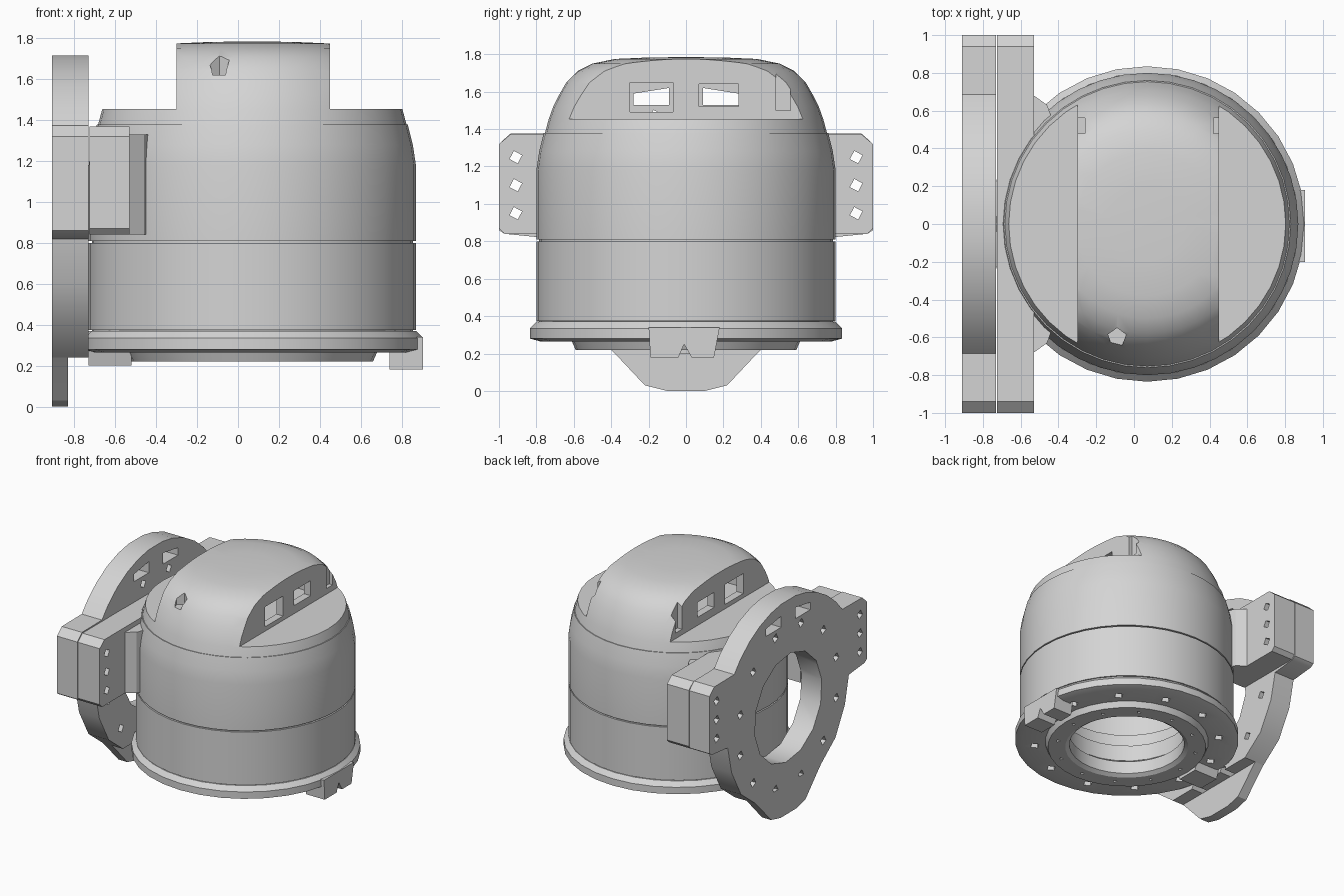
import bpy, bmesh
from math import sin, cos, pi, radians

cube = bpy.data.objects.get("Cube")
if cube:
    bpy.data.objects.remove(cube, do_unlink=True)

grey = bpy.data.materials.new("plain grey")
grey.use_nodes = True
grey.diffuse_color = (0.66, 0.66, 0.66, 1)
grey.node_tree.nodes["Principled BSDF"].inputs["Base Color"].default_value = (0.66, 0.66, 0.66, 1)

CX = 0.07  # axis of the round housing


def finish(name, bm):
    bmesh.ops.remove_doubles(bm, verts=bm.verts, dist=1e-5)
    bmesh.ops.recalc_face_normals(bm, faces=bm.faces)
    me = bpy.data.meshes.new(name)
    bm.to_mesh(me)
    bm.free()
    me.materials.append(grey)
    ob = bpy.data.objects.new(name, me)
    bpy.context.collection.objects.link(ob)
    return ob


def lathe(name, profile, segs):
    """Revolve a closed (radius, z) profile round the housing axis."""
    bm = bmesh.new()
    rings = []
    for i in range(segs):
        a = 2 * pi * i / segs
        rings.append([bm.verts.new((CX + r * cos(a), r * sin(a), z)) for r, z in profile])
    n = len(profile)
    for i in range(segs):
        p, q = rings[i], rings[(i + 1) % segs]
        for j in range(n):
            k = (j + 1) % n
            if profile[j][0] == 0 and profile[k][0] == 0:
                continue
            if profile[j][0] == 0:
                bm.faces.new((p[j], q[k], p[k]))
            elif profile[k][0] == 0:
                bm.faces.new((p[j], q[j], p[k]))
            else:
                bm.faces.new((p[j], q[j], q[k], p[k]))
    return finish(name, bm)


def solids(name, pieces):
    """Extrude outlines along x (points are y, z) or along z (points are x, y)."""
    bm = bmesh.new()
    for pts, axis, a, b in pieces:
        place = (lambda p, t: (t, p[0], p[1])) if axis == "x" else (lambda p, t: (p[0], p[1], t))
        lo = [bm.verts.new(place(p, a)) for p in pts]
        hi = [bm.verts.new(place(p, b)) for p in pts]
        bm.faces.new(lo)
        bm.faces.new(hi[::-1])
        for i in range(len(pts)):
            j = (i + 1) % len(pts)
            bm.faces.new((lo[i], lo[j], hi[j], hi[i]))
    return finish(name, bm)


def rect(u0, u1, v0, v1):
    return [(u0, v0), (u1, v0), (u1, v1), (u0, v1)]


def ngon(u, v, r, n, turn=0.3):
    return [(u + r * cos(turn + 2 * pi * i / n), v + r * sin(turn + 2 * pi * i / n)) for i in range(n)]


def apply_all(ob):
    bpy.ops.object.select_all(action="DESELECT")
    ob.select_set(True)
    bpy.context.view_layer.objects.active = ob
    for m in list(ob.modifiers):
        bpy.ops.object.modifier_apply(modifier=m.name)


def cut(ob, pieces):
    tool = solids("cutter", pieces)
    tool.hide_render = True
    mod = ob.modifiers.new("cut", "BOOLEAN")
    mod.operation = "DIFFERENCE"
    mod.solver = "EXACT"
    mod.object = tool
    apply_all(ob)
    bpy.data.objects.remove(tool, do_unlink=True)


def smooth(ob):
    apply_all(ob)
    bpy.ops.object.shade_smooth_by_angle(angle=radians(30))


def mirrored(half):
    return half + [(-y, z) for y, z in reversed(half)]


# Housing: two plain bands with a thin seam between them
lower = lathe("lower_band", [(0.8, 0.375), (0.8, 0.8), (0.66, 0.8), (0.66, 0.375)], 40)
upper = lathe("upper_band", [(0.8, 0.81), (0.8, 1.18), (0.785, 1.28), (0.76, 1.38),
                             (0.66, 1.38), (0.66, 0.81)], 40)
seam = lathe("seam_liner", [(0.785, 0.36), (0.785, 1.1), (0.65, 1.1), (0.65, 0.36)], 40)

# Base flange with a stepped, open centre
flange = lathe("base_flange", [(0.8, 0.37), (0.835, 0.335), (0.835, 0.28), (0.78, 0.265), (0.61, 0.265),
                               (0.59, 0.22), (0.46, 0.22), (0.43, 0.24), (0.43, 0.34), (0.47, 0.37)], 32)
cut(flange, [(ngon(CX + 0.69 * cos(a), 0.69 * sin(a), 0.038, 4), "z", 0.2, 0.33)
             for a in [2 * pi * (i + 0.5) / 12 for i in range(12)]]
    + [(ngon(CX + 0.52 * cos(a), 0.52 * sin(a), 0.018, 3), "z", 0.2, 0.27)
       for a in [2 * pi * i / 12 for i in range(12)]])
inner_ring = lathe("inner_ring", [(0.67, 0.37), (0.47, 0.37), (0.47, 0.5), (0.52, 0.5),
                                  (0.52, 0.62), (0.67, 0.62)], 24)

# Locating tabs under the flange
tab = [(-0.2, 0.34), (-0.19, 0.18), (-0.04, 0.18), (-0.01, 0.25), (0.03, 0.18), (0.15, 0.18), (0.18, 0.34)]
solids("notched_tab", [(tab, "x", 0.74, 0.905)])
solids("plain_tab", [([(-0.12, 0.3), (-0.09, 0.2), (0.09, 0.2), (0.12, 0.3)], "x", -0.73, -0.52)])

# Domed cap, trimmed on both sides to leave a raised central hump
dome = lathe("domed_cap", [(0, 1.375), (0.755, 1.375), (0.735, 1.45), (0.71, 1.52), (0.68, 1.58),
                           (0.64, 1.65), (0.58, 1.71), (0.5, 1.75), (0.38, 1.775), (0.2, 1.783), (0, 1.785)], 40)
cut(dome, [(rect(0.45, 1.2, -1, 1), "z", 1.455, 2), (rect(-1.2, -0.3, -1, 1), "z", 1.455, 2)])
cut(dome, [(rect(-0.24, 0.39, -0.42, 0.42), "z", 1.47, 1.68)])
windows = [rect(-0.3, -0.07, 1.49, 1.65), rect(0.07, 0.28, 1.52, 1.64)]
cut(dome, [(w, "x", -0.5, 0.6) for w in windows])
cut(dome, [(rect(0.42, 0.5, 0.48, 0.56), "z", 1.5, 1.8), (rect(-0.35, -0.26, 0.48, 0.56), "z", 1.5, 1.8),
           (ngon(-0.09, -0.6, 0.05, 5), "z", 1.62, 1.8)])

# Side ring: arched top with two slots, square shoulders, tapering foot
CZ, R = 0.86, 0.86
arc = [(R * cos(radians(a)), CZ + R * sin(radians(a))) for a in (84, 75, 65, 55, 45, 37)]
shoulder = [(0.94, 1.375), (1, 1.32), (1, 0.86), (0.97, 0.84), (0.77, 0.82)]
side = [(0.72, 0.6), (0.6, 0.38)]
ring = solids("side_ring", [(mirrored(arc + shoulder + side + [(0.42, 0.24)]), "x", -0.91, -0.73)])
foot = solids("ring_foot", [(mirrored([(0.42, 0.24), (0.38, 0.2), (0.22, 0.03), (0.1, 0)]), "x", -0.91, -0.83)])
slot = [(0.09, 1.53), (0.28, 1.53), (0.28, 1.59), (0.09, 1.62)]
cut(ring, [(ngon(0, 0.85, 0.43, 14), "x", -1, -0.6)]
    + [(ngon(0.63 * cos(a), CZ + 0.63 * sin(a), 0.035, 4), "x", -1, -0.6)
       for a in [2 * pi * (i + 0.5) / 12 for i in range(12)]]
    + [([(s * y, z) for y, z in slot], "x", -1, -0.6) for s in (-1, 1)]
    + [(ngon(s * 0.91, z, 0.035, 4), "x", -1, -0.6) for s in (-1, 1) for z in (0.95, 1.1, 1.25)])

# Arms joining the ring to the housing, each with three bolt holes
arms = []
for s, label in ((1, "back"), (-1, "front")):
    outline = [(s * y, z) for y, z in [(0.42, 0.84), (0.97, 0.84), (1, 0.87), (1, 1.32), (0.94, 1.37), (0.42, 1.37)]]
    arm = solids(label + "_arm", [(outline, "x", -0.725, -0.53)])
    cut(arm, [(ngon(s * 0.91, z, 0.035, 4), "x", -1, -0.4) for z in (0.95, 1.1, 1.25)])
    gusset = [(-0.6, s * 0.4), (-0.42, s * 0.52), (-0.46, s * 0.63), (-0.53, s * 0.68), (-0.6, s * 0.68)]
    web = solids(label + "_web", [(gusset, "z", 0.84, 1.33)])
    arms += [arm, web]

# Bridge between the arms, above the ring's opening
solids("arm_bridge", [(rect(-0.725, -0.55, -0.43, 0.43), "z", 1.29, 1.368)])

for ob in [lower, upper, seam, flange, inner_ring, dome, ring, foot] + arms:
    smooth(ob)
